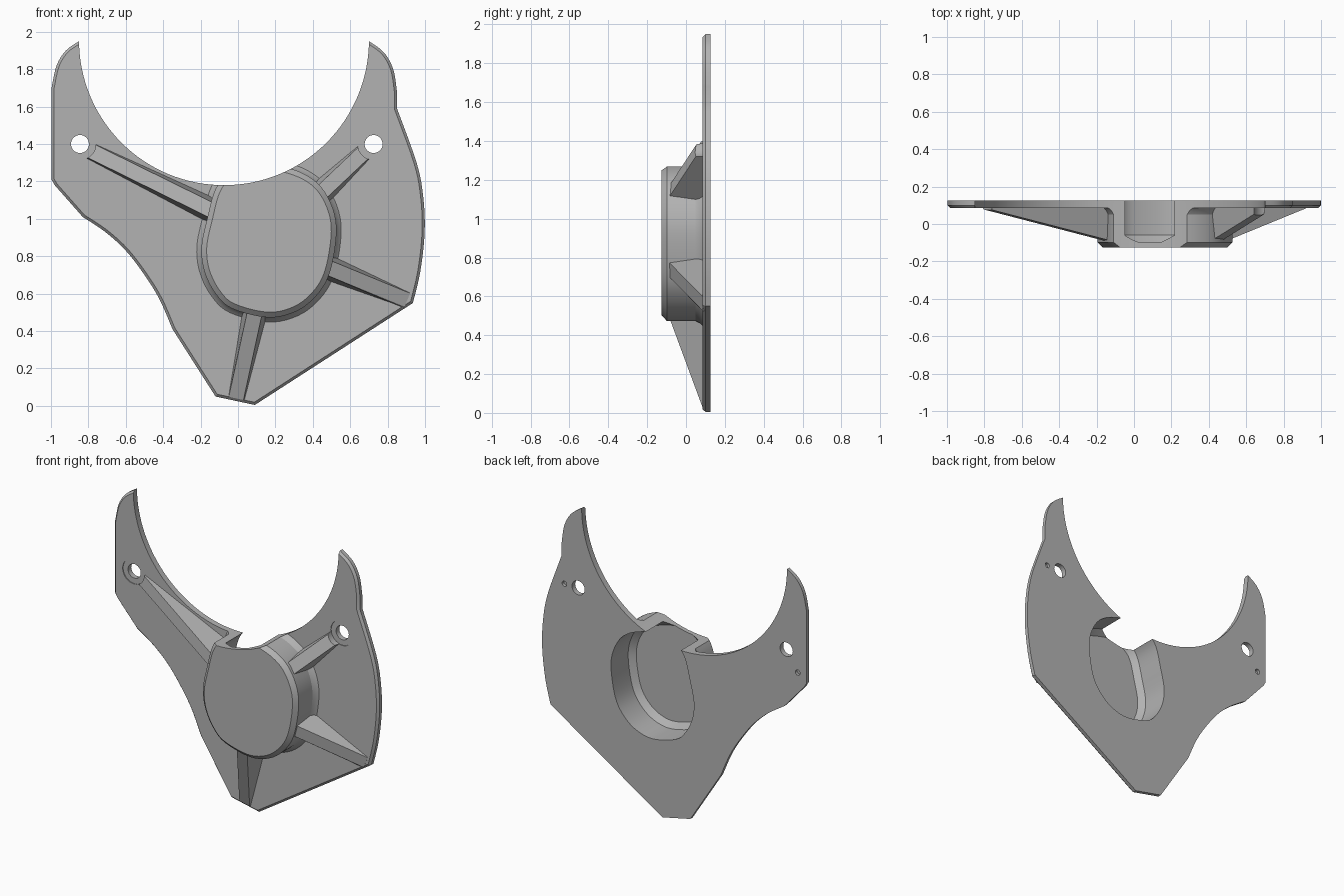
import bpy, bmesh, math
from mathutils import Vector

cube = bpy.data.objects.get("Cube")
if cube:
    bpy.data.objects.remove(cube, do_unlink=True)

grey = bpy.data.materials.new("plain grey")
grey.use_nodes = True
grey.diffuse_color = (0.45, 0.45, 0.45, 1)
grey.node_tree.nodes["Principled BSDF"].inputs["Base Color"].default_value = (0.45, 0.45, 0.45, 1)


def spline(points, closed=False, steps=5):
    """Smooth 2D curve through the points (Catmull-Rom)."""
    p = [Vector(q) for q in points]
    n = len(p)
    p = [p[-1]] + p + p[:2] if closed else [p[0]] + p + [p[-1]]
    out = []
    for i in range(n if closed else n - 1):
        a, b, c, d = p[i:i + 4]
        for s in range(steps):
            t = s / steps
            out.append(0.5 * (2 * b + (c - a) * t + (2 * a - 5 * b + 4 * c - d) * t ** 2
                              + (3 * b - a - 3 * c + d) * t ** 3))
    return out if closed else out + [p[-1]]


def inset(points, d):
    """Offset a counter-clockwise outline inwards by d."""
    out = []
    for i, q in enumerate(points):
        e1 = (q - points[i - 1]).normalized()
        e2 = (points[(i + 1) % len(points)] - q).normalized()
        n1, n2 = Vector((-e1.y, e1.x)), Vector((-e2.y, e2.x))
        out.append(q + (n1 + n2) * d / max(1 + n1.dot(n2), 0.4))
    return out


def loft(name, rings):
    """Solid through rings of (x, y, z) points."""
    bm = bmesh.new()
    loops = [[bm.verts.new(v) for v in ring] for ring in rings]
    for a, b in zip(loops, loops[1:]):
        for i in range(len(a)):
            bm.faces.new((a[i - 1], a[i], b[i], b[i - 1]))
    bm.faces.new(loops[0])
    bm.faces.new(loops[-1])
    bmesh.ops.recalc_face_normals(bm, faces=bm.faces)
    mesh = bpy.data.meshes.new(name)
    bm.to_mesh(mesh)
    bm.free()
    mesh.materials.append(grey)
    ob = bpy.data.objects.new(name, mesh)
    bpy.context.collection.objects.link(ob)
    return ob


def layers(name, outline, profile):
    """Stack insets of an outline along y: profile holds (y, inset)."""
    return loft(name, [[(q.x, y, q.y) for q in inset(outline, d)] for y, d in profile])


def disc(name, x, z, r, y0, y1, n=32):
    ring = [Vector((x + r * math.cos(k * math.tau / n), z + r * math.sin(k * math.tau / n)))
            for k in range(n)]
    return layers(name, ring, [(y0, 0), (y1, 0)])


def rib(name, start, end, y0=-0.09):
    """Sloping rib that falls from the housing to the plate."""
    a, b = Vector(start), Vector(end)
    side = (b - a).normalized().orthogonal()
    rings = []
    for p, y, top, base in ((a, y0, 0.04, 0.066), (b, 0.084, 0.04, 0.045)):
        rings.append([(p.x + side.x * w, h, p.y + side.y * w)
                      for w, h in ((-base, 0.088), (-top, y), (top, y), (base, 0.088),
                                   (base, 0.11), (-base, 0.11))])
    return loft(name, rings)


def combine(target, tool, operation):
    mod = target.modifiers.new(operation, "BOOLEAN")
    mod.operation, mod.solver, mod.object = operation, "EXACT", tool
    bpy.context.view_layer.objects.active = target
    bpy.ops.object.modifier_apply(modifier=mod.name)
    bpy.data.objects.remove(tool, do_unlink=True)


# Backing plate, outline counter-clockwise from the left horn
left_horn = spline([(-0.85, 1.95), (-0.92, 1.9), (-0.97, 1.82), (-0.997, 1.7)])
waist = spline([(-0.83, 1.01), (-0.71, 0.93), (-0.6, 0.83), (-0.5, 0.7), (-0.42, 0.57), (-0.35, 0.41)])
right_side = spline([(0.935, 0.55), (0.975, 0.72), (0.998, 0.93), (0.99, 1.12), (0.955, 1.3), (0.85, 1.59)])
right_horn = spline([(0.85, 1.68), (0.83, 1.8), (0.78, 1.89), (0.7, 1.95)])
corners = [Vector(q) for q in ((-0.997, 1.21), (-0.98, 1.18))]
foot = [Vector(q) for q in ((-0.12, 0.05), (0.09, 0.005))]
outline = left_horn + corners + waist + foot + right_side + right_horn
plate = layers("mounting_plate", outline, [(0.125, 0), (0.1, 0), (0.085, 0.014)])

# Central housing with chamfered cap and flared root
housing = spline([(-0.12, 1.16), (-0.165, 1.0), (-0.195, 0.85), (-0.18, 0.72), (-0.12, 0.6),
                  (-0.03, 0.52), (0.16, 0.473), (0.31, 0.505), (0.42, 0.59), (0.49, 0.71),
                  (0.525, 0.9), (0.515, 1.03), (0.46, 1.15), (0.38, 1.225), (0.26, 1.275),
                  (0.1, 1.3), (-0.04, 1.25)], closed=True)
combine(plate, layers("housing", housing, [(0.11, -0.025), (0.085, -0.025), (0.07, -0.01),
                                           (0.05, 0), (-0.098, 0), (-0.125, 0.028)]), "UNION")

# Ribs
for name, a, b in (("left_long_rib", (-0.14, 1.045), (-0.81, 1.375)),
                   ("right_upper_rib", (0.44, 1.135), (0.72, 1.4)),
                   ("right_lower_rib", (0.48, 0.74), (0.905, 0.565)),
                   ("bottom_rib", (0.092, 0.51), (-0.01, 0.04))):
    combine(plate, rib(name, a, b), "UNION")

# Hollow in the back and the round cut-out at the top
combine(plate, layers("hollow", housing, [(0.2, 0.048), (-0.06, 0.048), (-0.095, 0.085)]), "DIFFERENCE")
combine(plate, disc("round_cutout", -0.075, 1.955, 0.775, -0.4, 0.4, 128), "DIFFERENCE")

# Bolt holes with shallow seats, and small blind pin holes in the back
for x, z, px, pz in ((-0.845, 1.4, -0.93, 1.265), (0.725, 1.4, 0.83, 1.4)):
    combine(plate, disc("bolt_seat", x, z, 0.085, -0.2, 0.09), "DIFFERENCE")
    combine(plate, disc("bolt_hole", x, z, 0.048, -0.2, 0.2), "DIFFERENCE")
    combine(plate, disc("pin_hole", px, pz, 0.018, 0.105, 0.2, 16), "DIFFERENCE")

bpy.ops.object.select_all(action="DESELECT")
plate.select_set(True)
bpy.context.view_layer.objects.active = plate
bpy.ops.object.shade_smooth_by_angle(angle=math.radians(25))
